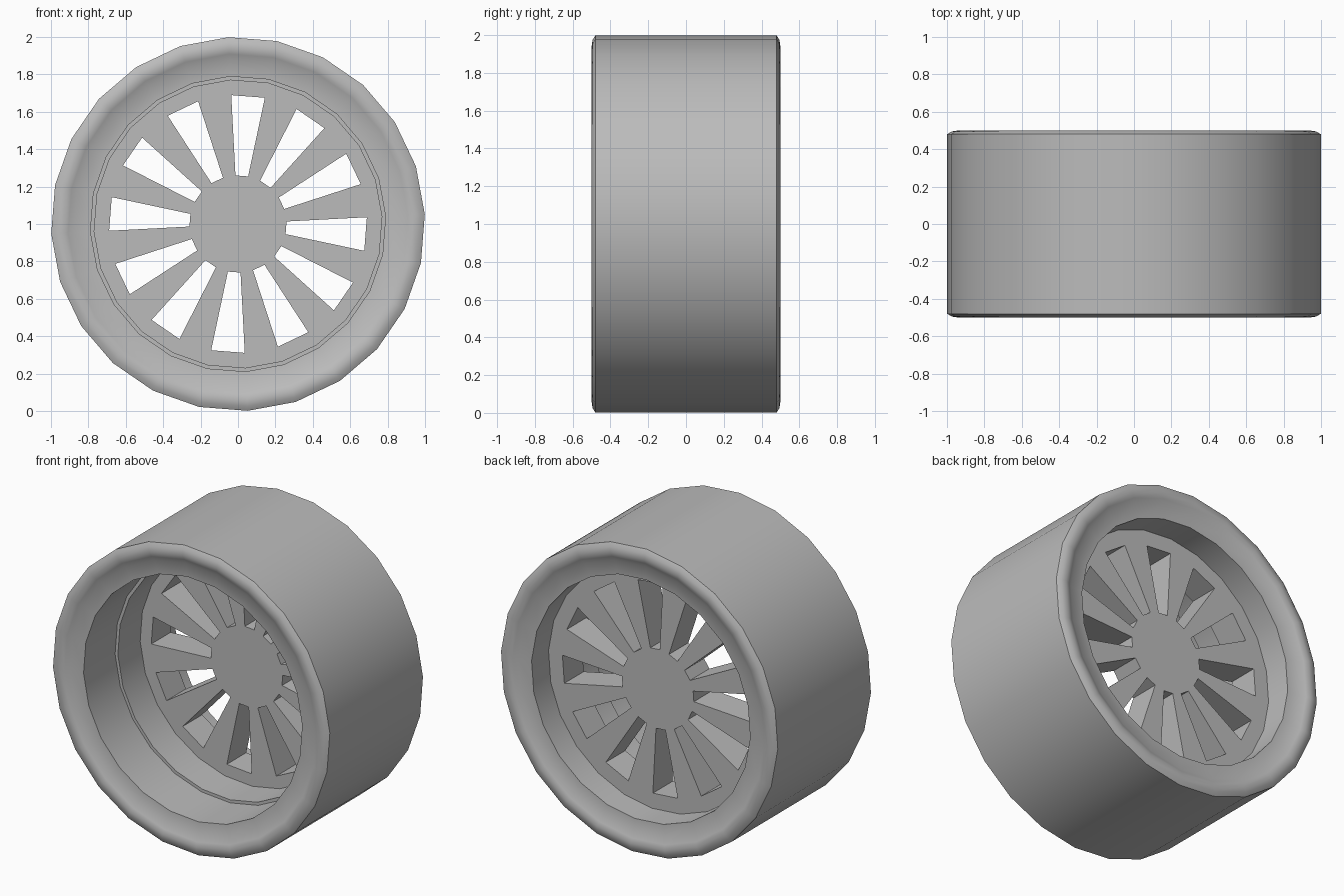
import bpy, bmesh
from math import sin, cos, radians, tau

cube = bpy.data.objects.get("Cube")
if cube:
    bpy.data.objects.remove(cube, do_unlink=True)

SIDES = 24
OFFSET = radians(3)

grey = bpy.data.materials.new("plain grey")
grey.use_nodes = True
color = (0.5, 0.5, 0.5, 1)
grey.diffuse_color = color
grey.node_tree.nodes["Principled BSDF"].inputs["Base Color"].default_value = color


def ring(bm, r, y):
    return [bm.verts.new((r * cos(OFFSET + tau * i / SIDES), y,
                          1 + r * sin(OFFSET + tau * i / SIDES)))
            for i in range(SIDES)]


def bridge(bm, a, b, cells=range(SIDES)):
    for i in cells:
        j = (i + 1) % SIDES
        bm.faces.new((a[i], a[j], b[j], b[i]))


def finish(bm, name, smooth):
    bmesh.ops.recalc_face_normals(bm, faces=bm.faces)
    mesh = bpy.data.meshes.new(name)
    bm.to_mesh(mesh)
    bm.free()
    mesh.materials.append(grey)
    obj = bpy.data.objects.new(name, mesh)
    bpy.context.collection.objects.link(obj)
    if smooth:
        bpy.ops.object.select_all(action='DESELECT')
        obj.select_set(True)
        bpy.context.view_layer.objects.active = obj
        bpy.ops.object.shade_smooth_by_angle(angle=radians(30))
    return obj


# Tyre and barrel: a closed profile of (radius, y) turned around the axle
lip = [(1, .48), (.975, .495), (.94, .5), (.91, .49), (.88, .473), (.79, .465)]
profile = [(r, -y) for r, y in lip]
profile += [(.79, -.14), (.77, -.14), (.77, .09), (.77, .29), (.79, .29)]
profile += lip[::-1]
bm = bmesh.new()
rings = [ring(bm, r, y) for r, y in profile]
for a, b in zip(rings, rings[1:] + rings[:1]):
    bridge(bm, a, b)
finish(bm, "tyre_and_barrel", True)

# Spoked disc: hub and rim joined by every second cell
spokes = range(1, SIDES, 2)
gaps = range(0, SIDES, 2)
gaps = [(i + 5) % SIDES for i in spokes] if 5 % 2 == 0 else list(spokes)
spokes = [i for i in range(SIDES) if i not in gaps]
bm = bmesh.new()
sides = []
for y in (.09, .29):
    hub, inner, outer = (ring(bm, r, y) for r in (.26, .69, .77))
    bm.faces.new(hub)
    bridge(bm, hub, inner, spokes)
    bridge(bm, inner, outer)
    sides.append((hub, inner))
(hub_f, inner_f), (hub_b, inner_b) = sides
bridge(bm, hub_f, hub_b, gaps)
bridge(bm, inner_f, inner_b, gaps)
for i in range(SIDES):
    bm.faces.new((hub_f[i], inner_f[i], inner_b[i], hub_b[i]))
finish(bm, "spoked_disc", False)
